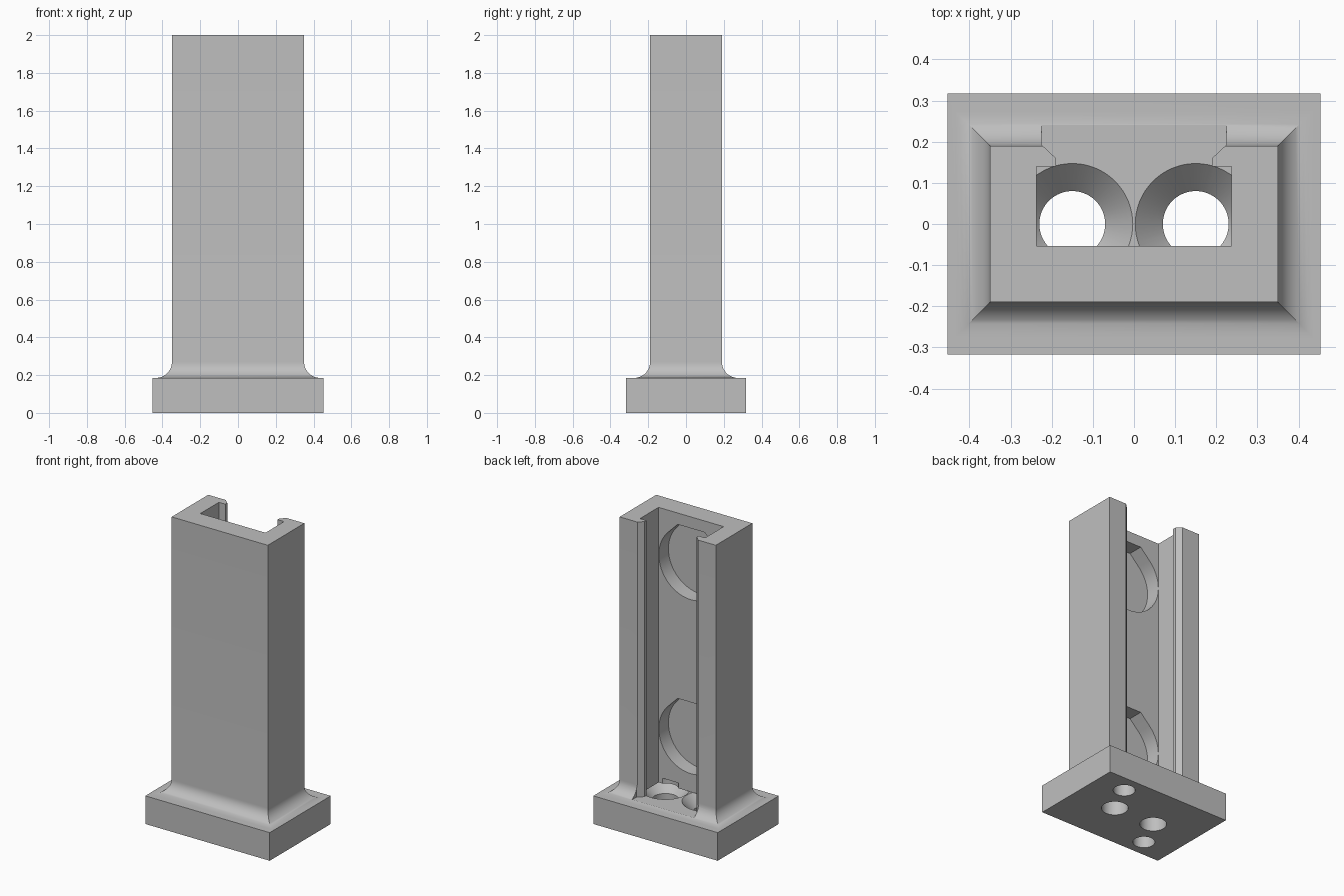
import bpy, bmesh, math
from mathutils import Vector

if "Cube" in bpy.data.objects:
    bpy.data.objects.remove(bpy.data.objects["Cube"])

grey = bpy.data.materials.new("plain grey")
grey.use_nodes = True
colour = (0.52, 0.52, 0.52, 1)
grey.diffuse_color = colour
grey.node_tree.nodes["Principled BSDF"].inputs["Base Color"].default_value = colour


def loft(name, rings):
    """Closed solid through a stack of equal-length point rings."""
    bm = bmesh.new()
    loops = [[bm.verts.new(p) for p in ring] for ring in rings]
    n = len(loops[0])
    for a, b in zip(loops, loops[1:]):
        for i in range(n):
            j = (i + 1) % n
            bm.faces.new((a[i], a[j], b[j], b[i]))
    bm.faces.new(loops[0])
    bm.faces.new(loops[-1])
    bmesh.ops.recalc_face_normals(bm, faces=bm.faces)
    mesh = bpy.data.meshes.new(name)
    bm.to_mesh(mesh)
    bm.free()
    mesh.materials.append(grey)
    obj = bpy.data.objects.new(name, mesh)
    bpy.context.collection.objects.link(obj)
    return obj


def rectangle(hx, hy, z):
    return [(-hx, -hy, z), (hx, -hy, z), (hx, hy, z), (-hx, hy, z)]


def circle(x, y, r, z, n=64):
    return [(x + r * math.cos(i * math.tau / n), y + r * math.sin(i * math.tau / n), z)
            for i in range(n)]


def cut(body, cutter):
    cutter.hide_render = True
    mod = body.modifiers.new("cut", 'BOOLEAN')
    mod.operation = 'DIFFERENCE'
    mod.solver = 'EXACT'
    mod.object = cutter
    bpy.context.view_layer.objects.active = body
    bpy.ops.object.modifier_apply(modifier=mod.name)
    bpy.data.objects.remove(cutter)


# Plinth, coved skirt and column as one solid
HX, HY, BASE, COVE, STEPS = 0.35, 0.19, 0.185, 0.085, 12
rings = [rectangle(0.453, 0.317, 0), rectangle(0.453, 0.317, BASE)]
for i in range(STEPS + 1):
    a = i / STEPS * math.pi / 2
    out = COVE * (1 - math.sin(a))
    rings.append(rectangle(HX + out, HY + out, BASE + COVE * (1 - math.cos(a))))
rings.append(rectangle(HX, HY, 2))
body = loft("slotted_column", rings)

# Slot with retaining lips, open at the back and the top
FLOOR, FRONT = 0.19, -0.053
half = [(0.237, FRONT), (0.237, 0.14), (0.19, 0.14), (0.19, 0.16), (0.225, 0.193), (0.225, 0.24)]
outline = half + [(-x, y) for x, y in reversed(half)]
cut(body, loft("slot_cutter", [[(x, y, z) for x, y in outline] for z in (FLOOR, 2.1)]))

# Teardrop pockets with flat tops in the inner front wall
R = 0.235
tip = R * math.sqrt(2) - R
arc = [(R * math.cos(a), R * math.sin(a)) for a in
       [math.radians(135 + 270 * i / 48) for i in range(49)]]
teardrop = arc + [(tip, R), (-tip, R)]
for z in (0.545, 1.69):
    cut(body, loft("pocket_cutter", [[(x, y, z + h) for x, h in teardrop]
                                     for y in (FRONT - 0.1, FRONT + 0.05)]))

# Countersunk screw holes, and blind holes under opposite corners
for s in (-1, 1):
    profile = [(0.08, -0.1), (0.08, 0.123), (0.147, FLOOR), (0.08, FLOOR), (0.08, FLOOR + 0.035)]
    cut(body, loft("screw_cutter", [circle(s * 0.15, 0, r, z) for r, z in profile]))
    cut(body, loft("blind_cutter", [circle(s * 0.245, s * 0.2, 0.066, z) for z in (-0.1, 0.13)]))

# Smooth curves, crisp edges
bpy.ops.object.select_all(action='DESELECT')
body.select_set(True)
bpy.context.view_layer.objects.active = body
bpy.ops.object.shade_smooth_by_angle(angle=math.radians(30))
